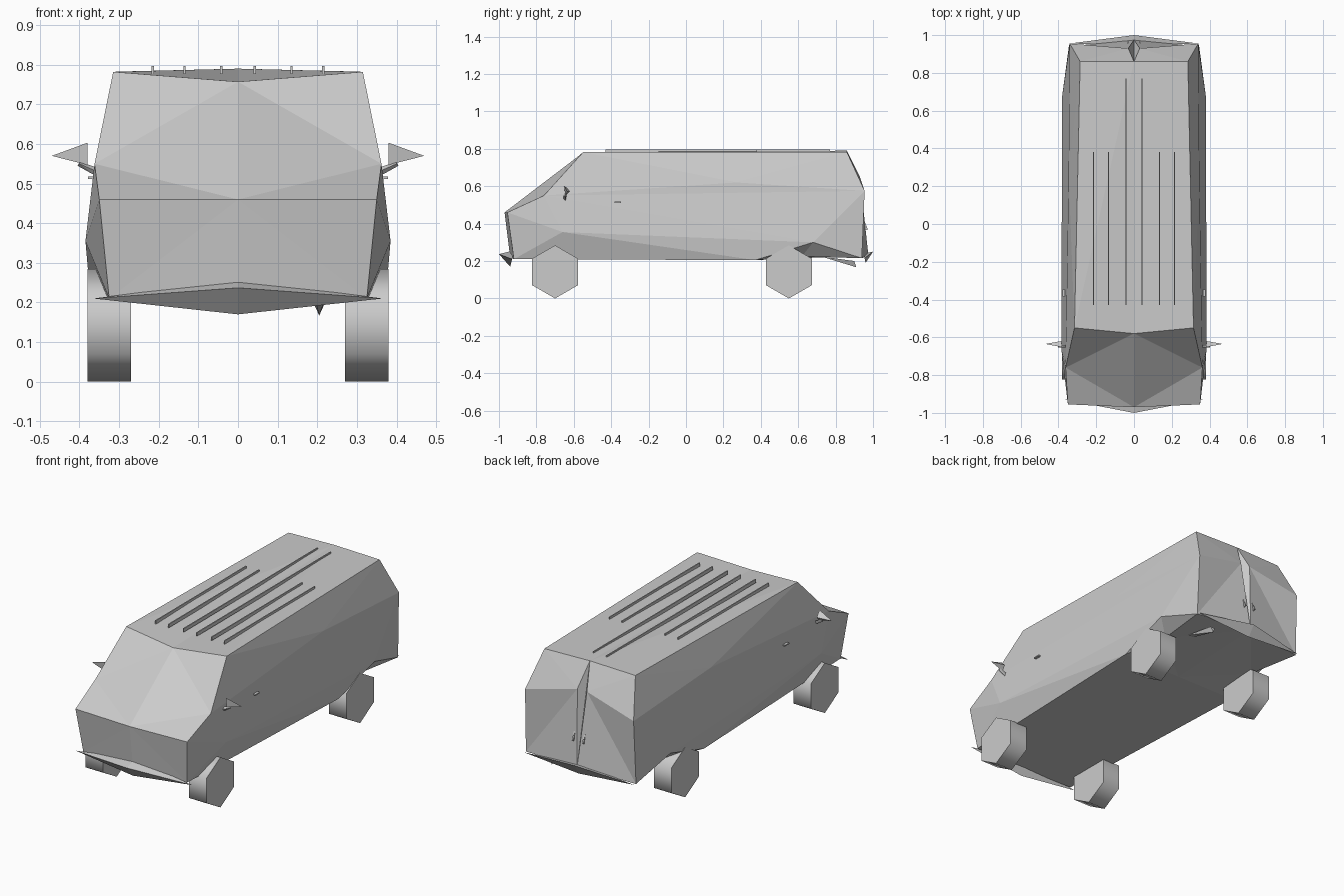
import bpy
import bmesh
import math
from mathutils import Vector

default_cube = bpy.data.objects.get("Cube")
if default_cube:
    bpy.data.objects.remove(default_cube, do_unlink=True)

# Single body colour
grey = bpy.data.materials.new("plain_grey")
grey.use_nodes = True
grey.diffuse_color = (0.6, 0.6, 0.6, 1)
grey.node_tree.nodes["Principled BSDF"].inputs["Base Color"].default_value = grey.diffuse_color


def add_object(name, bm):
    """Turn a bmesh into a flat-shaded grey object."""
    bmesh.ops.recalc_face_normals(bm, faces=bm.faces)
    mesh = bpy.data.meshes.new(name)
    bm.to_mesh(mesh)
    bm.free()
    mesh.materials.append(grey)
    obj = bpy.data.objects.new(name, mesh)
    bpy.context.collection.objects.link(obj)


def add_hull(name, points, side=1):
    """Convex faceted solid; side=-1 mirrors it to the other flank."""
    bm = bmesh.new()
    for x, y, z in points:
        bm.verts.new((x * side, y, z))
    bmesh.ops.convex_hull(bm, input=bm.verts)
    add_object(name, bm)


def add_box(name, centre, size):
    bm = bmesh.new()
    bmesh.ops.create_cube(bm, size=1)
    for v in bm.verts:
        v.co = Vector(centre) + v.co * Vector(size)
    add_object(name, bm)


# Corners of the faceted shell, centre line and left half
corners = {
    "nose": (0, -0.97, 0.46),
    "screen_top": (0, -0.58, 0.757),
    "roof_end": (0, 0.86, 0.79),
    "seam_foot": (0, 0.975, 0.23),
    "chin": (0, -0.94, 0.22),
    "floor": (0, 0.37, 0.205),
    "front_foot": (0.325, -0.92, 0.21),
    "hood": (0.35, -0.955, 0.46),
    "pillar": (0.362, -0.76, 0.55),
    "roof_front": (0.315, -0.55, 0.782),
    "roof_rear": (0.285, 0.86, 0.783),
    "rear_waist": (0.34, 0.955, 0.575),
    "rear_foot": (0.345, 0.94, 0.215),
    "door_ridge": (0.03, 0.93, 0.65),
    "front_arch": (0.385, -0.66, 0.355),
    "rear_arch": (0.38, 0.68, 0.30),
    "belt": (0.346, 0.27, 0.62),
    "sill": (0.372, 0.37, 0.205),
    "rear_floor": (0.3, 0.62, 0.225),
}

# Each fan of panels spreads from one hub corner along a rim of others
fans = {
    "nose": ("chin", "front_foot", "hood", "pillar", "screen_top"),
    "roof_front": ("pillar", "screen_top", "roof_end", "roof_rear", "belt", "pillar"),
    "rear_waist": ("pillar", "belt", "roof_rear", "door_ridge",
                   "rear_foot", "rear_arch", "pillar"),
    "door_ridge": ("roof_rear", "roof_end", "seam_foot", "rear_foot"),
    "front_arch": ("sill", "rear_arch", "pillar", "hood", "front_foot", "sill"),
    "sill": ("front_foot", "chin", "floor", "rear_floor", "rear_arch"),
    "rear_floor": ("rear_arch", "rear_foot", "seam_foot", "floor"),
}

# Van shell, both halves welded on the centre line
shell = bmesh.new()
for side in (1, -1):
    verts = {k: shell.verts.new((x * side, y, z)) for k, (x, y, z) in corners.items()}
    for hub, rim in fans.items():
        for a, b in zip(rim, rim[1:]):
            shell.faces.new((verts[hub], verts[a], verts[b]))
bmesh.ops.remove_doubles(shell, verts=shell.verts, dist=0.0001)
add_object("van_body", shell)

# Wedge-shaped bumpers
add_hull("front_bumper", [
    (-0.365, -0.93, 0.21), (0.365, -0.93, 0.21),
    (0, -1, 0.237), (0, -0.94, 0.17), (0, -0.92, 0.257)])
add_hull("rear_bumper", [
    (-0.345, 0.955, 0.215), (0.345, 0.955, 0.215),
    (0, 1, 0.25), (0, 0.96, 0.19), (0, 0.95, 0.24)])

# Tailpipe under the rear
add_hull("tailpipe", [
    (0.19, 0.72, 0.225), (0.225, 0.72, 0.225),
    (0.19, 0.9, 0.2), (0.22, 0.9, 0.2), (0.205, 0.91, 0.167)])

# Six-sided wheels, a corner at the top, smooth treads and flat caps
for end, axle in (("front", -0.70), ("rear", 0.55)):
    for side, hand in ((1, "left"), (-1, "right")):
        bpy.ops.mesh.primitive_cylinder_add(
            vertices=6, radius=0.142, depth=0.11,
            location=(side * 0.325, axle, 0.142),
            rotation=(math.pi / 2, 0, math.pi / 2))
        wheel = bpy.context.object
        wheel.name = f"{end}_{hand}_wheel"
        wheel.data.materials.append(grey)
        bpy.ops.object.shade_smooth_by_angle(angle=math.radians(70))

for side, hand in ((1, "left"), (-1, "right")):
    # Door mirror and its arm
    add_hull(f"{hand}_mirror", [
        (0.38, -0.652, 0.603), (0.38, -0.645, 0.547),
        (0.47, -0.635, 0.57), (0.385, -0.62, 0.573)], side)
    add_hull(f"{hand}_mirror_arm", [
        (0.355, -0.655, 0.53), (0.355, -0.64, 0.54), (0.36, -0.645, 0.52),
        (0.40, -0.655, 0.55), (0.40, -0.64, 0.555), (0.405, -0.645, 0.545)], side)

    # Handles on the front door and the rear door
    add_box(f"{hand}_door_handle", (side * 0.372, -0.365, 0.515), (0.014, 0.036, 0.007))
    add_hull(f"{hand}_rear_handle", [
        (0.028, 0.94, 0.45), (0.036, 0.94, 0.45),
        (0.028, 0.972, 0.37), (0.036, 0.972, 0.37), (0.032, 0.95, 0.36)], side)

    # Thin roof ribs, the inner pair running almost to the back
    front = -0.43
    for label, x, back in (("inner", 0.042, 0.77), ("middle", 0.135, 0.38), ("outer", 0.215, 0.38)):
        add_box(f"{hand}_{label}_roof_rib",
                (side * x, (front + back) / 2, 0.787), (0.006, back - front, 0.02))
